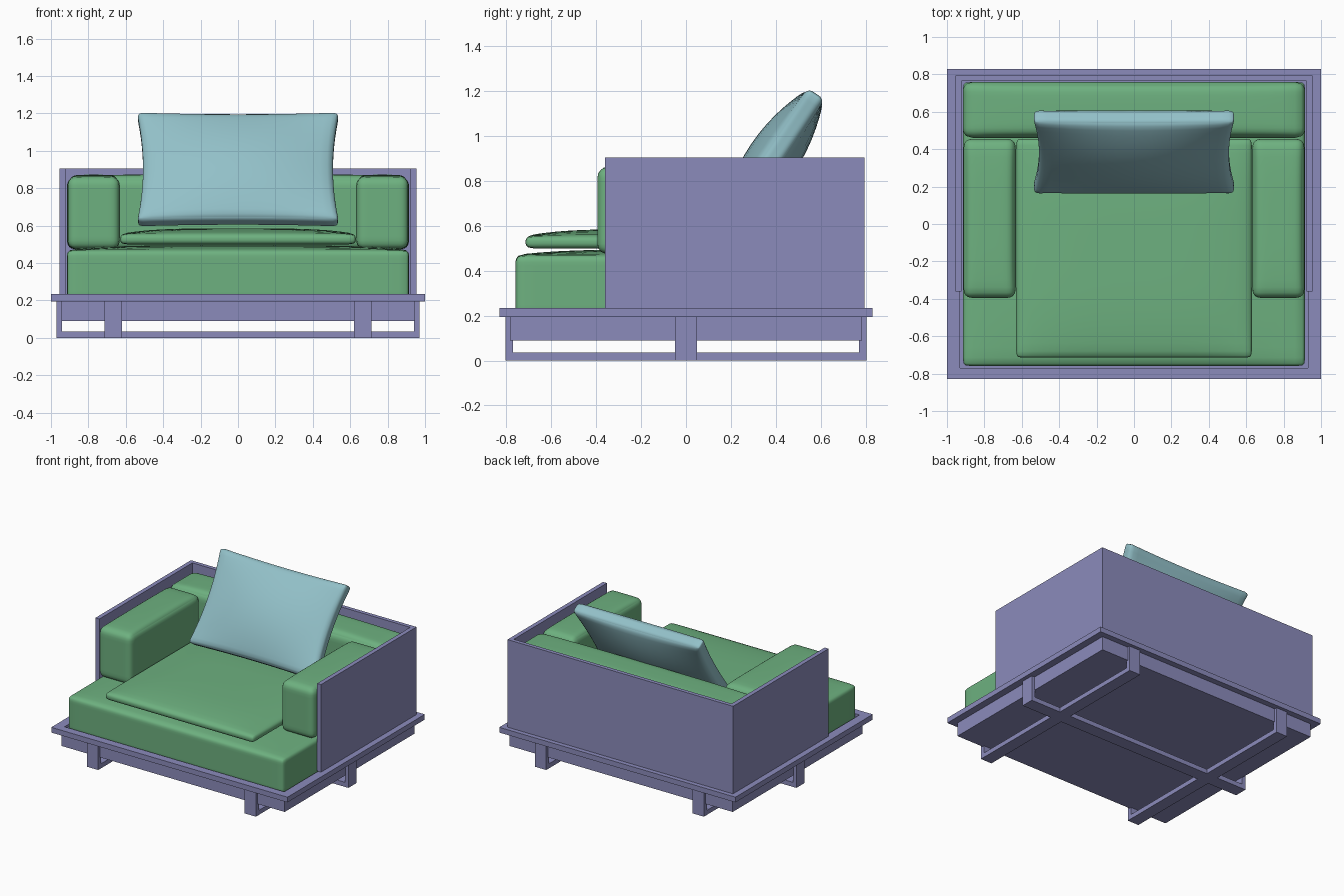
import bpy, bmesh, math
from mathutils import Vector, Matrix

old = bpy.data.objects.get("Cube")
if old:
    bpy.data.objects.remove(old, do_unlink=True)


def material(name, rgb):
    m = bpy.data.materials.new(name)
    m.use_nodes = True
    m.diffuse_color = (*rgb, 1)
    m.node_tree.nodes["Principled BSDF"].inputs["Base Color"].default_value = (*rgb, 1)
    return m


LILAC = material("lilac wood", (0.26, 0.26, 0.50))
GREEN = material("green fabric", (0.155, 0.44, 0.215))
BLUE = material("pale blue fabric", (0.29, 0.53, 0.58))


def finish(name, bm, mat):
    mesh = bpy.data.meshes.new(name)
    bm.to_mesh(mesh)
    bm.free()
    mesh.materials.append(mat)
    ob = bpy.data.objects.new(name, mesh)
    bpy.context.collection.objects.link(ob)
    return ob


def box(name, lo, hi, mat=LILAC):
    lo, hi = Vector(lo), Vector(hi)
    bm = bmesh.new()
    bmesh.ops.create_cube(bm, size=1)
    for v in bm.verts:
        v.co = (lo + hi) / 2 + v.co * (hi - lo)
    return finish(name, bm, mat)


def cushion(name, mat, lo, hi, radius, top=0.0, bottom=0.0, power=4, pinch=(0, 0)):
    """Rounded box, puffed on its top and bottom, with sides drawn in between corners."""
    lo, hi = Vector(lo), Vector(hi)
    half = (hi - lo) / 2
    bm = bmesh.new()
    bmesh.ops.create_cube(bm, size=2)
    bmesh.ops.subdivide_edges(bm, edges=bm.edges[:], cuts=17, use_grid_fill=True)
    for v in bm.verts:
        # grid lines gather near the edges so that they round well
        t = Vector([math.sin(c * math.pi / 2) for c in v.co])
        p = Vector([a * b for a, b in zip(t, half)])
        core = Vector([max(r - h, min(h - r, c)) for c, h, r in zip(p, half, [radius] * 3)])
        if (p - core).length > 0:
            p = core + (p - core).normalized() * radius
        puff = (1 - abs(t.x) ** power) * (1 - abs(t.y) ** power)
        p.z += puff * (top * max(t.z, 0) + bottom * min(t.z, 0))
        p.x *= 1 - pinch[0] * (1 - t.y ** 2)
        p.y *= 1 - pinch[1] * (1 - t.x ** 2)
        v.co = p
    ob = finish(name, bm, mat)
    ob.location = (lo + hi) / 2
    for f in ob.data.polygons:
        f.use_smooth = True
    return ob


# Platform: tray floor with a raised border, over a solid apron
box("platform_floor", (-0.94, -0.78, 0.195), (0.94, 0.78, 0.215))
for s, side in ((-1, "right"), (1, "left")):
    x = sorted((s * 0.93, s))
    box(f"platform_border_{side}", (x[0], -0.83, 0.195), (x[1], 0.83, 0.235))
for s, side in ((-1, "front"), (1, "back")):
    y = sorted((s * 0.77, s * 0.83))
    box(f"platform_border_{side}", (-0.93, y[0], 0.195), (0.93, y[1], 0.235))
box("apron", (-0.945, -0.785, 0.09), (0.945, 0.785, 0.195))

# Sled legs: two running front to back, one running side to side
for s, side in ((-1, "right"), (1, "left")):
    x = sorted((s * 0.62, s * 0.715))
    box(f"runner_{side}", (x[0], -0.805, 0), (x[1], 0.805, 0.035))
    for e, end in ((-1, "front"), (1, "back")):
        y = sorted((e * 0.77, e * 0.805))
        box(f"leg_{end}_{side}", (x[0], y[0], 0.035), (x[1], y[1], 0.195))
    x = sorted((s * 0.94, s * 0.97))
    box(f"leg_middle_{side}", (x[0], -0.05, 0.035), (x[1], 0.05, 0.195))
box("runner_cross", (-0.97, -0.05, 0), (0.97, 0.05, 0.035))

# Surround panels
box("panel_back", (-0.955, 0.765, 0.235), (0.955, 0.795, 0.905))
for s, side in ((-1, "right"), (1, "left")):
    x = sorted((s * 0.922, s * 0.955))
    box(f"panel_{side}", (x[0], -0.36, 0.235), (x[1], 0.765, 0.905))

# Upholstery
cushion("seat_cushion", GREEN, (-0.915, -0.76, 0.2), (0.915, 0.76, 0.47), 0.03, top=0.025)
cushion("seat_pad", GREEN, (-0.63, -0.715, 0.5), (0.63, 0.455, 0.555), 0.025, top=0.03)
cushion("back_cushion", GREEN, (-0.915, 0.46, 0.47), (0.915, 0.76, 0.86), 0.05, top=0.015)
for s, side in ((-1, "right"), (1, "left")):
    x = sorted((s * 0.632, s * 0.912))
    cushion(f"arm_cushion_{side}", GREEN, (x[0], -0.395, 0.475), (x[1], 0.455, 0.86),
            0.045, top=0.012)

# Loose pillow leaning on the back
pillow = cushion("pillow", BLUE, (-0.54, -0.35, -0.045), (0.54, 0.35, 0.045), 0.03,
                 top=0.07, bottom=0.07, power=2, pinch=(0.06, 0.03))
pillow.location = (0, 0.385, 0.9)
pillow.rotation_euler.x = math.radians(56)
